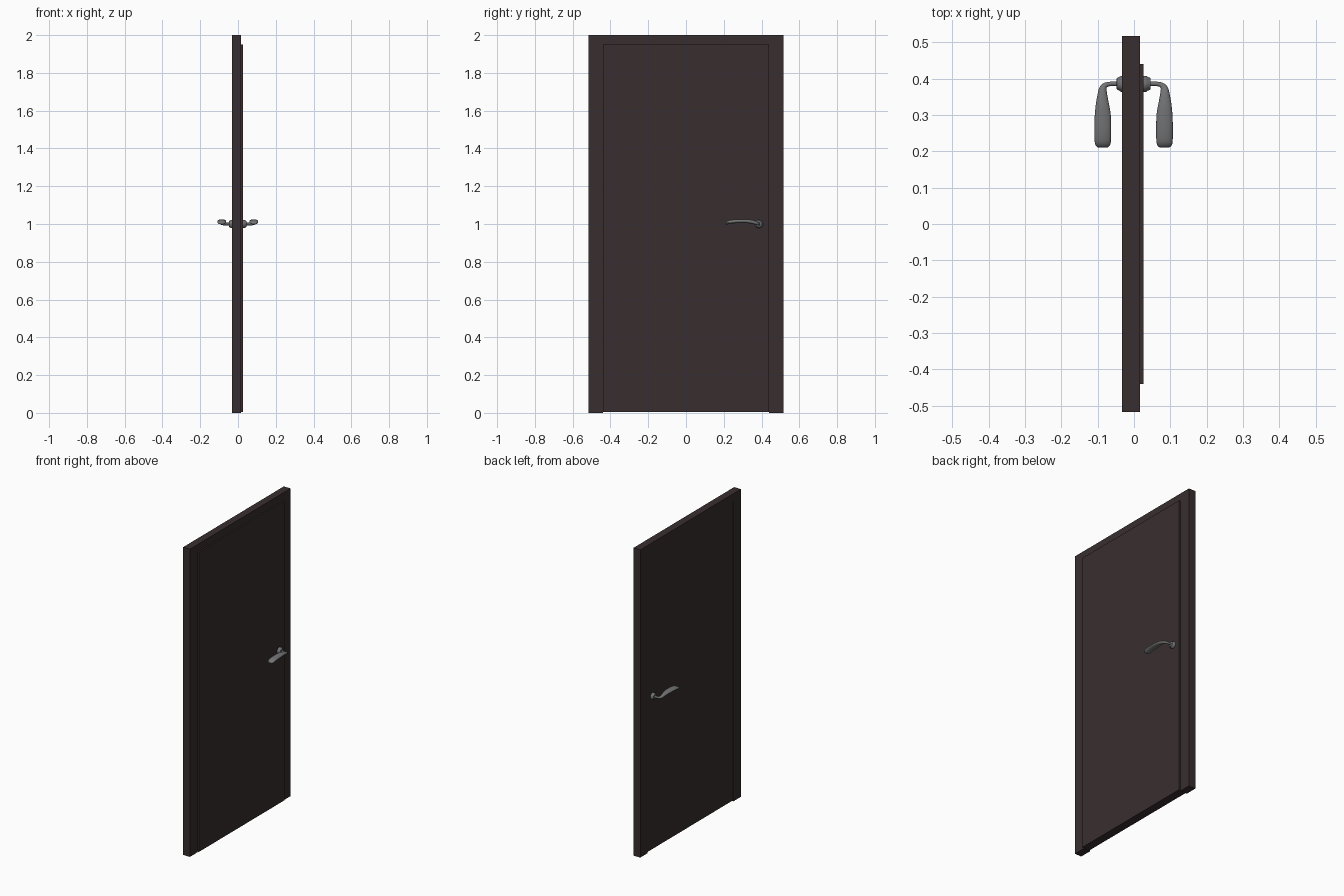
import bpy, bmesh, math
from mathutils import Vector

if "Cube" in bpy.data.objects:
    bpy.data.objects.remove(bpy.data.objects["Cube"])


def material(name, color):
    m = bpy.data.materials.new(name)
    m.diffuse_color = (*color, 1)
    m.use_nodes = True
    m.node_tree.nodes["Principled BSDF"].inputs["Base Color"].default_value = m.diffuse_color
    return m


WOOD = material("dark brown", (0.040, 0.027, 0.028))
METAL = material("grey metal", (0.17, 0.172, 0.177))


def finish(name, bm, mat, smooth=False):
    bmesh.ops.recalc_face_normals(bm, faces=bm.faces)
    me = bpy.data.meshes.new(name)
    bm.to_mesh(me)
    bm.free()
    ob = bpy.data.objects.new(name, me)
    bpy.context.collection.objects.link(ob)
    me.materials.append(mat)
    if smooth:
        bpy.ops.object.select_all(action='DESELECT')
        ob.select_set(True)
        bpy.context.view_layer.objects.active = ob
        bpy.ops.object.shade_smooth_by_angle(angle=math.radians(40))
    return ob


def skin(name, rings, mat):
    """Bridge equal rings of points and cap both ends."""
    bm = bmesh.new()
    loops = [[bm.verts.new(p) for p in r] for r in rings]
    n = len(loops[0])
    for a, b in zip(loops, loops[1:]):
        for i in range(n):
            j = (i + 1) % n
            bm.faces.new((a[i], a[j], b[j], b[i]))
    bm.faces.new(loops[0])
    bm.faces.new(loops[-1])
    return finish(name, bm, mat, True)


# Door frame: U-shaped outline without a sill, extruded in depth
OUT, INN, TOP, HEAD = 0.517, 0.44, 2.0, 1.95
outline = [(-OUT, 0), (-OUT, TOP), (OUT, TOP), (OUT, 0),
           (INN, 0), (INN, HEAD), (-INN, HEAD), (-INN, 0)]
bm = bmesh.new()
face = bm.faces.new([bm.verts.new((-0.033, y, z)) for y, z in outline])
ext = bmesh.ops.extrude_face_region(bm, geom=[face])
bmesh.ops.translate(bm, vec=(0.049, 0, 0),
                    verts=[v for v in ext["geom"] if isinstance(v, bmesh.types.BMVert)])
finish("door_frame", bm, WOOD)

# Door leaf: proud of the frame on the right, slightly recessed on the left
bm = bmesh.new()
bmesh.ops.create_cube(bm, size=1)
lo, hi = Vector((-0.029, -INN, 0.005)), Vector((0.026, INN, HEAD))
for v in bm.verts:
    v.co = Vector(((lo[i] + hi[i]) / 2 + v.co[i] * (hi[i] - lo[i]) for i in range(3)))
finish("door_leaf", bm, WOOD)

# Lever stations: x, y, z, half width, half thickness
STATIONS = [
    (0.040, 0.386, 1.000, 0.007, 0.007),
    (0.060, 0.386, 1.000, 0.006, 0.007),
    (0.076, 0.383, 1.001, 0.007, 0.008),
    (0.084, 0.374, 1.004, 0.010, 0.009),
    (0.086, 0.358, 1.009, 0.013, 0.010),
    (0.086, 0.330, 1.014, 0.018, 0.010),
    (0.085, 0.300, 1.015, 0.022, 0.010),
    (0.085, 0.260, 1.014, 0.023, 0.010),
    (0.085, 0.230, 1.010, 0.0225, 0.010),
    (0.085, 0.217, 1.006, 0.020, 0.008),
    (0.085, 0.211, 1.003, 0.014, 0.004),
]


def catmull(a, b, c, d, t):
    return [0.5 * (2 * q + (r - p) * t + (2 * p - 5 * q + 4 * r - s) * t * t
                   + (3 * q - p - 3 * r + s) * t ** 3) for p, q, r, s in zip(a, b, c, d)]


def lever_rings(side, sides=20, steps=3):
    pts = []
    last = len(STATIONS) - 1
    for i in range(last):
        quad = [STATIONS[max(0, min(last, i + k))] for k in (-1, 0, 1, 2)]
        pts += [catmull(*quad, s / steps) for s in range(steps)]
    pts.append(STATIONS[-1])
    rings = []
    for i, (x, y, z, w, h) in enumerate(pts):
        before, after = pts[max(0, i - 1)], pts[min(len(pts) - 1, i + 1)]
        d = Vector((after[0] - before[0], after[1] - before[1], 0)).normalized()
        wide = Vector((-d.y, d.x, 0))
        ring = []
        for k in range(sides):
            a = 2 * math.pi * k / sides
            p = Vector((x, y, z)) + wide * w * math.cos(a) + Vector((0, 0, h * math.sin(a)))
            ring.append((side * p.x - 0.001, p.y, p.z))
        rings.append(ring)
    return rings


# Rosette profile: distance from the door centre, radius
ROSETTE = [(0.025, 0.022), (0.035, 0.022), (0.039, 0.019), (0.046, 0.016), (0.047, 0.013)]

for side, label in ((1, "right"), (-1, "left")):
    rings = [[(side * x - 0.001, 0.386 + r * math.cos(2 * math.pi * k / 24),
               1.0 + r * math.sin(2 * math.pi * k / 24)) for k in range(24)]
             for x, r in ROSETTE]
    skin("handle_rosette_" + label, rings, METAL)
    skin("handle_lever_" + label, lever_rings(side), METAL)
